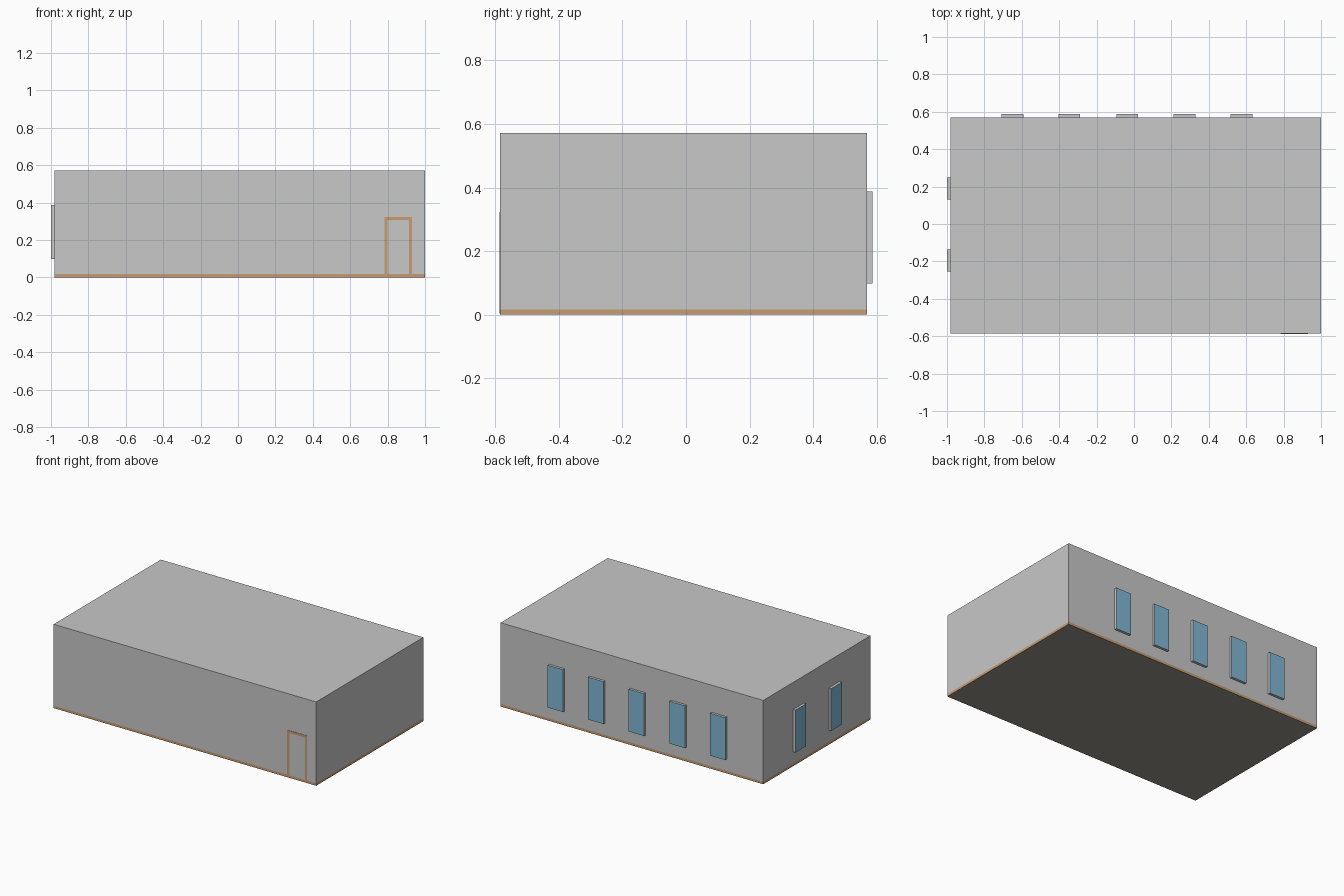
import bpy, bmesh
from mathutils import Vector

if "Cube" in bpy.data.objects:
    bpy.data.objects.remove(bpy.data.objects["Cube"])


def material(name, rgb):
    m = bpy.data.materials.new(name)
    m.diffuse_color = (*rgb, 1)
    m.use_nodes = True
    m.node_tree.nodes["Principled BSDF"].inputs["Base Color"].default_value = m.diffuse_color
    return m


GREY = material("wall_grey", (0.58, 0.58, 0.58))
WOOD = material("trim_wood", (0.57, 0.34, 0.17))
GLASS = material("window_glass", (0.22, 0.47, 0.66))
FLOOR = material("floor_underside", (0.30, 0.29, 0.25))


def box(name, lo, hi, mat, face_mat=None, direction=None):
    """Box from corner to corner; the face looking along direction gets face_mat."""
    lo, hi = Vector(lo), Vector(hi)
    bm = bmesh.new()
    bmesh.ops.create_cube(bm, size=1)
    for v in bm.verts:
        v.co = (lo + hi) / 2 + v.co * (hi - lo)
    bm.normal_update()
    me = bpy.data.meshes.new(name)
    me.materials.append(mat)
    if face_mat:
        me.materials.append(face_mat)
        for f in bm.faces:
            f.material_index = int(f.normal.dot(Vector(direction)) > 0.9)
    bm.to_mesh(me)
    bm.free()
    ob = bpy.data.objects.new(name, me)
    bpy.context.collection.objects.link(ob)
    return ob


X0, X1, Y0, Y1 = -0.982, 1.0, -0.585, 0.57
SKIRT, TOP = 0.017, 0.572
WIN_Z0, WIN_Z1, WIN_HALF = 0.098, 0.387, 0.058

# Room body and the wooden skirting band with the floor below it
box("walls", (X0, Y0, SKIRT), (X1, Y1, TOP), GREY)
box("skirting", (X0, Y0, 0), (X1, Y1, SKIRT), WOOD, FLOOR, (0, 0, -1))

# Projecting windows along the back wall
for i, x in enumerate((-0.65, -0.346, -0.036, 0.27, 0.575)):
    box(f"back_window_{i + 1}", (x - WIN_HALF, Y1, WIN_Z0),
        (x + WIN_HALF, 0.587, WIN_Z1), GREY, GLASS, (0, 1, 0))

# Projecting windows on the left wall
for i, y in enumerate((-0.195, 0.19)):
    box(f"left_window_{i + 1}", (-1.0, y - WIN_HALF, WIN_Z0),
        (X0, y + WIN_HALF, WIN_Z1), GREY, GLASS, (-1, 0, 0))

# Thin door frame on the front wall
DX0, DX1, DT, DW = 0.782, 0.931, 0.323, 0.016
for name, x in (("door_jamb_left", DX0), ("door_jamb_right", DX1 - DW)):
    box(name, (x, -0.587, 0.004), (x + DW, Y0, DT - DW), WOOD)
box("door_lintel", (DX0, -0.587, DT - DW), (DX1, Y0, DT), WOOD)
